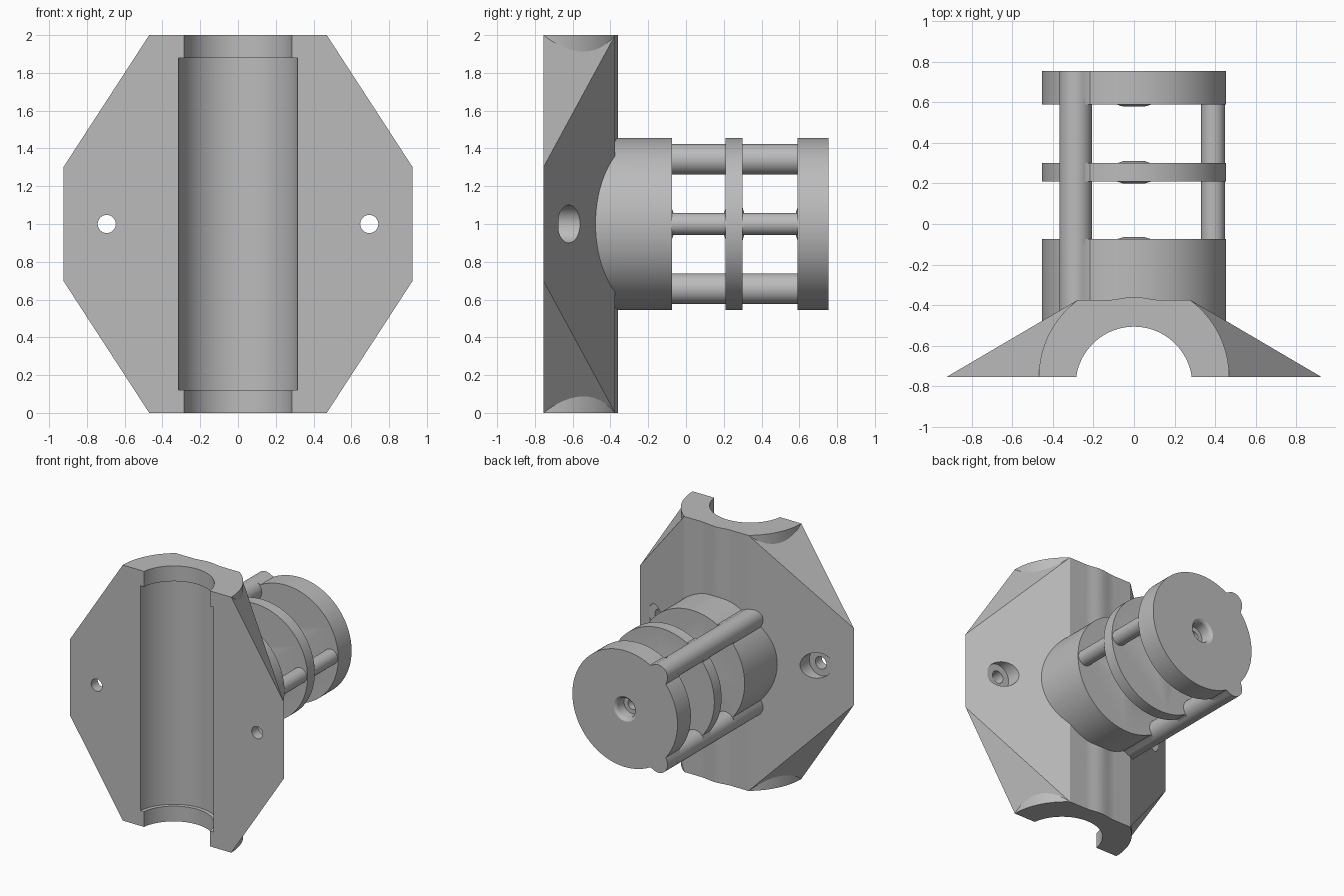
import bpy, bmesh, math
from mathutils import Vector

cube = bpy.data.objects.get("Cube")
if cube:
    bpy.data.objects.remove(cube, do_unlink=True)

GREY = (0.5, 0.5, 0.5, 1)
mat = bpy.data.materials.new("plain grey")
mat.use_nodes = True
mat.diffuse_color = GREY
mat.node_tree.nodes["Principled BSDF"].inputs["Base Color"].default_value = GREY

FRONT, BACK, TOP = -0.755, -0.375, 2.0


def finish(name, bm):
    bmesh.ops.recalc_face_normals(bm, faces=bm.faces)
    mesh = bpy.data.meshes.new(name)
    bm.to_mesh(mesh)
    bm.free()
    mesh.materials.append(mat)
    ob = bpy.data.objects.new(name, mesh)
    bpy.context.collection.objects.link(ob)
    return ob


def prism(name, pts, axis, a, b):
    """Extrude a flat outline along y (points are x, z) or z (points are x, y)."""
    bm = bmesh.new()
    place = (lambda u, v, w: (u, w, v)) if axis == "y" else (lambda u, v, w: (u, v, w))
    ends = [[bm.verts.new(place(u, v, w)) for u, v in pts] for w in (a, b)]
    for ring in ends:
        bm.faces.new(ring)
    for i in range(len(pts)):
        j = (i + 1) % len(pts)
        bm.faces.new((ends[0][i], ends[0][j], ends[1][j], ends[1][i]))
    return finish(name, bm)


def circle(cx, cy, r, n=64):
    return [(cx + r * math.cos(math.tau * i / n), cy + r * math.sin(math.tau * i / n))
            for i in range(n)]


def lathe(name, profile, n=48):
    """Spin (radius, y) points about the drum axis."""
    bm = bmesh.new()
    rings = [[bm.verts.new((x, y, z)) for x, z in circle(0, 1, r, n)] for r, y in profile]
    for p, q in zip(rings, rings[1:]):
        for i in range(n):
            j = (i + 1) % n
            bm.faces.new((p[i], p[j], q[j], q[i]))
    bm.faces.new(rings[0])
    bm.faces.new(rings[-1])
    return finish(name, bm)


def boolean(target, tool, op):
    mod = target.modifiers.new(op.lower(), "BOOLEAN")
    mod.operation, mod.solver, mod.object = op, "EXACT", tool
    bpy.context.view_layer.objects.active = target
    bpy.ops.object.modifier_apply(modifier=mod.name)
    bpy.data.objects.remove(tool, do_unlink=True)


# Bracket: octagonal front tapering to a narrow back
bm = bmesh.new()
for s in (-1, 1):
    for x, y, z in ((0.925, FRONT, 0.3), (0.47, FRONT, 1), (0.278, BACK, 1)):
        for t in (-1, 1):
            bm.verts.new((s * x, y, 1 + t * z))
bmesh.ops.convex_hull(bm, input=bm.verts)
bmesh.ops.dissolve_limit(bm, angle_limit=0.01, verts=bm.verts, edges=bm.edges)
bracket = finish("clamp_bracket", bm)

# Round shell around the channel, with a soft ridge along its back
limit = math.acos(0.278 / 0.47)
half = [(0.47 * math.cos(limit * i / 16), FRONT + 0.47 * math.sin(limit * i / 16))
        for i in range(16)] + [(0.277, BACK)]
ridge = [(x, BACK + 0.0075 * (1 + math.cos(math.pi * x / 0.13)))
         for x in [0.13 - 0.26 * i / 16 for i in range(17)]]
outline = half + ridge + [(-x, y) for x, y in reversed(half)]
boolean(bracket, prism("shell", outline, "z", 0, TOP), "UNION")


# Drum outline: a disc with two blended rod ridges on the right
ROD_X, ROD_Z, ROD_R, DRUM_R = -0.288, 0.342, 0.081, 0.455


def drum_radius(a):
    best = DRUM_R
    for s in (-1, 1):
        d = a - math.atan2(s * ROD_Z, ROD_X)
        dist = math.hypot(ROD_X, ROD_Z)
        h = ROD_R ** 2 - (dist * math.sin(d)) ** 2
        if h > 0 and math.cos(d) > 0:
            r = dist * math.cos(d) + math.sqrt(h)
            k = max(0.03 - abs(r - DRUM_R), 0) / 0.03
            best = max(best, max(r, DRUM_R) + k * k * 0.0075)
    return best


angles = [math.tau * i / 240 for i in range(240)]
drum = [(drum_radius(a) * math.cos(a), 1 + drum_radius(a) * math.sin(a)) for a in angles]
boolean(bracket, prism("drum_base", drum, "y", -0.45, -0.075), "UNION")
root = [(x, z) for x, z in circle(0, 1, DRUM_R, 120)]
boolean(bracket, prism("drum_root", root, "y", -0.49, -0.4), "UNION")

# Pipe channel: narrow at both ends, wider in the middle
boolean(bracket, prism("bore", circle(0, -0.795, 0.288, 96), "z", -0.1, TOP + 0.1), "DIFFERENCE")
boolean(bracket, prism("wide_bore", circle(0, -0.795, 0.318, 96), "z", 0.12, 1.88), "DIFFERENCE")

# Screw holes with counterbores from the back
for x in (-0.695, 0.695):
    boolean(bracket, prism("hole", circle(x, 1, 0.048, 32), "y", -0.9, -0.3), "DIFFERENCE")
    boolean(bracket, prism("counterbore", circle(x, 1, 0.1, 48), "y", -0.675, -0.3), "DIFFERENCE")

# Discs
middle = prism("middle_disc", drum, "y", 0.21, 0.3)
end = prism("end_disc", drum, "y", 0.59, 0.755)

# Raised rims round the axial hole on the inner faces
for ob, face, way in ((bracket, -0.075, 1), (middle, 0.21, -1), (middle, 0.3, 1), (end, 0.59, -1)):
    rim = [(0.085, face - way * 0.01), (0.085, face), (0.05, face + way * 0.011)]
    boolean(ob, lathe("rim", rim), "UNION")

# Axial screw hole and dished recess in the end
for ob, a, b in ((bracket, -0.3, 0), (middle, 0.1, 0.4), (end, 0.5, 0.9)):
    boolean(ob, prism("axial_hole", circle(0, 1, 0.04, 32), "y", a, b), "DIFFERENCE")
dish = [(0.075, 0.66), (0.075, 0.725), (0.08, 0.742), (0.088, 0.75), (0.1, 0.756), (0.1, 0.8)]
boolean(end, lathe("dish", dish), "DIFFERENCE")

# Rods joining the discs
parts = [bracket, middle, end]
for name, x, z, r in (("upper_rod", ROD_X, ROD_Z, ROD_R), ("lower_rod", ROD_X, -ROD_Z, ROD_R),
                      ("side_rod", 0.391, 0, 0.059)):
    parts.append(prism(name, circle(x, 1 + z, r, 40), "y", -0.1, 0.62))

for ob in parts:
    bpy.ops.object.select_all(action="DESELECT")
    ob.select_set(True)
    bpy.context.view_layer.objects.active = ob
    bpy.ops.object.shade_smooth_by_angle(angle=math.radians(25))
